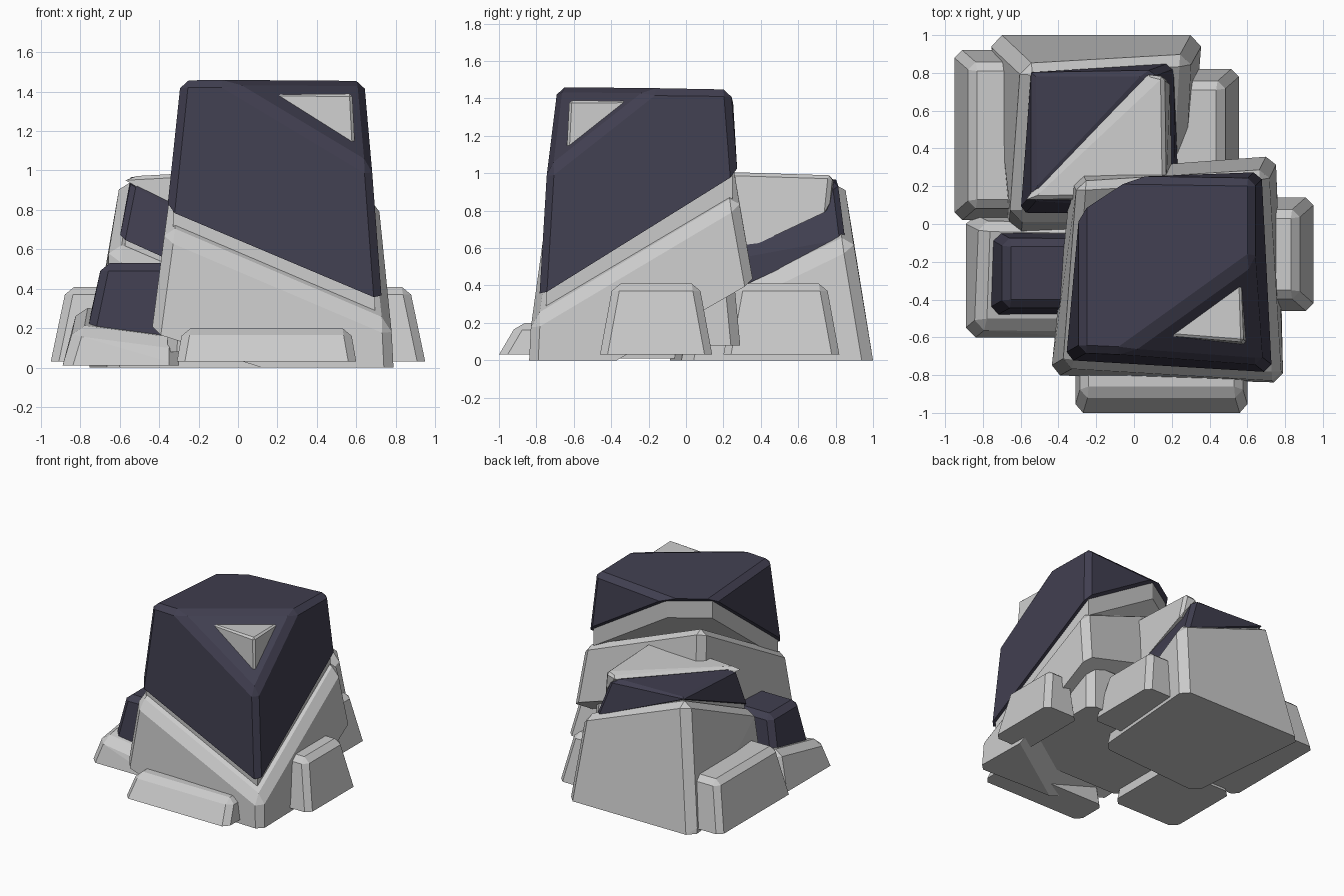
import bpy, bmesh, math
from mathutils import Vector


def material(name, rgb):
    m = bpy.data.materials.new(name)
    m.diffuse_color = (*rgb, 1)
    return m


GREY = material("light_grey", (0.60, 0.60, 0.60))
DARK = material("dark_slate", (0.052, 0.049, 0.080))


def hull(name, pts, mat, bevel=0.0):
    """Convex solid around the points, chamfered except around its underside."""
    bm = bmesh.new()
    for p in pts:
        bm.verts.new(p)
    res = bmesh.ops.convex_hull(bm, input=bm.verts[:])
    loose = [v for v in bm.verts if not v.link_faces]
    bmesh.ops.delete(bm, geom=loose, context='VERTS')
    bmesh.ops.dissolve_limit(bm, angle_limit=math.radians(7),
                             verts=bm.verts[:], edges=bm.edges[:])
    bmesh.ops.recalc_face_normals(bm, faces=bm.faces[:])
    bm.normal_update()
    if bevel:
        edges = [e for e in bm.edges if len(e.link_faces) == 2
                 and e.calc_face_angle(0) > math.radians(22)
                 and all(f.normal.z > -0.3 for f in e.link_faces)]
        bmesh.ops.bevel(bm, geom=edges, offset=bevel, offset_type='OFFSET',
                        segments=1, profile=0.5, affect='EDGES', clamp_overlap=True)
    me = bpy.data.meshes.new(name)
    bm.to_mesh(me)
    bm.free()
    me.materials.append(mat)
    ob = bpy.data.objects.new(name, me)
    bpy.context.collection.objects.link(ob)
    return ob


def frustum(name, x, y, z, inset, mat, bevel):
    """Tapered box; inset = left, right, front, back taper at the top."""
    l, r, f, b = inset
    pts = [(a, c, z[0]) for a in x for c in y]
    pts += [(a, c, z[1]) for a in (x[0] + l, x[1] - r) for c in (y[0] + f, y[1] - b)]
    return hull(name, pts, mat, bevel)


def neck(name, pts):
    """Grey collar filling the gap below a dark cap."""
    vs = [Vector(p) for p in pts]
    c = sum(vs, Vector()) / len(vs)
    top = [c + (v - c) * 0.94 for v in vs]
    hull(name, top + [v - Vector((0, 0, 0.14)) for v in top], GREY)


# Main tower: slanted grey body, flat on the ground only at its front right corner
hull("main_body", [
    (0.79, -0.84, 0), (0.12, -0.82, 0), (0.78, -0.37, 0),
    (-0.44, -0.80, 0.18), (0.75, 0.36, 0.42), (-0.33, 0.28, 0.74),
    (0.78, -0.83, 0.21), (-0.37, -0.76, 0.70), (0.71, 0.28, 0.87),
    (-0.30, 0.22, 1.25)], GREY, 0.05)
frustum("main_core", (-0.36, 0.66), (-0.60, 0.29), (0.08, 0.50),
        (0.02, 0.03, 0.0, 0.04), GREY, 0.05)

# Main tower: dark cap with cut front right corner
cap_low = [(0.73, -0.785, 0.34), (-0.36, -0.72, 0.80), (0.675, 0.275, 1.00),
           (-0.29, 0.06, 1.41), (0.0, 0.25, 1.41)]
hull("main_cap", cap_low + [
    (-0.29, -0.68, 1.46), (-0.07, -0.69, 1.46), (0.64, -0.18, 1.455),
    (0.68, -0.745, 1.01), (0.64, 0.24, 1.45)], DARK, 0.04)
neck("main_neck", cap_low)
hull("main_corner_block", [
    (0.14, -0.59, 1.385), (0.57, -0.30, 1.385), (0.595, -0.64, 1.10),
    (0.58, -0.625, 1.39), (0.40, -0.45, 1.20)], GREY, 0.015)

# Back tower: grey body, dark cap, exposed corner block
hull("back_body", [
    (-0.76, 1.0, 0), (0.36, 1.0, 0), (0.28, -0.02, 0), (-0.66, -0.09, 0),
    (-0.59, 0.84, 0.99), (0.30, 0.89, 0.66), (0.25, 0.03, 0.24),
    (-0.65, 0.02, 0.62)], GREY, 0.06)
back_low = [(-0.60, 0.06, 0.66), (0.21, 0.85, 0.65), (0.24, 0.05, 0.28),
            (-0.55, 0.81, 0.97)]
hull("back_cap", back_low + [
    (-0.54, 0.13, 0.96), (0.10, 0.81, 0.96), (0.22, 0.08, 0.53)], DARK, 0.03)
neck("back_neck", back_low)
hull("back_corner_block", [
    (-0.56, 0.13, 0.97), (0.08, 0.80, 0.97), (0.16, 0.78, 0.99),
    (0.17, 0.14, 1.01), (0.20, 0.12, 0.50), (0.19, 0.76, 0.80),
    (-0.30, 0.50, 0.80)], GREY, 0.02)

# Small left tower
hull("left_body", [
    (-0.89, -0.60, 0.01), (-0.30, -0.60, 0.01), (-0.30, 0.05, 0.01), (-0.89, 0.05, 0.01),
    (-0.83, -0.55, 0.21), (-0.30, -0.55, 0.14), (-0.30, 0.0, 0.24), (-0.81, 0.01, 0.32)],
    GREY, 0.05)
hull("left_cap", [
    (-0.76, -0.48, 0.20), (-0.30, -0.48, 0.12), (-0.30, -0.04, 0.14), (-0.76, -0.04, 0.22),
    (-0.69, -0.44, 0.53), (-0.30, -0.44, 0.53), (-0.30, -0.08, 0.53), (-0.69, -0.08, 0.53)],
    DARK, 0.04)

# Buttresses around the foot
for name, x, y, z, inset in [
    ("left_buttress", (-0.95, -0.55), (0.02, 0.92), (0.03, 0.41), (0.08, 0, 0.07, 0.07)),
    ("back_right_buttress", (0.15, 0.555), (0.20, 0.82), (0.03, 0.41), (0, 0.08, 0.07, 0.07)),
    ("right_buttress", (0.65, 0.95), (-0.46, 0.14), (0.03, 0.41), (0, 0.08, 0.07, 0.07)),
    ("front_buttress", (-0.31, 0.60), (-1.0, -0.72), (0.03, 0.20), (0.03, 0.03, 0.10, 0)),
]:
    frustum(name, x, y, z, inset, GREY, 0.04)
